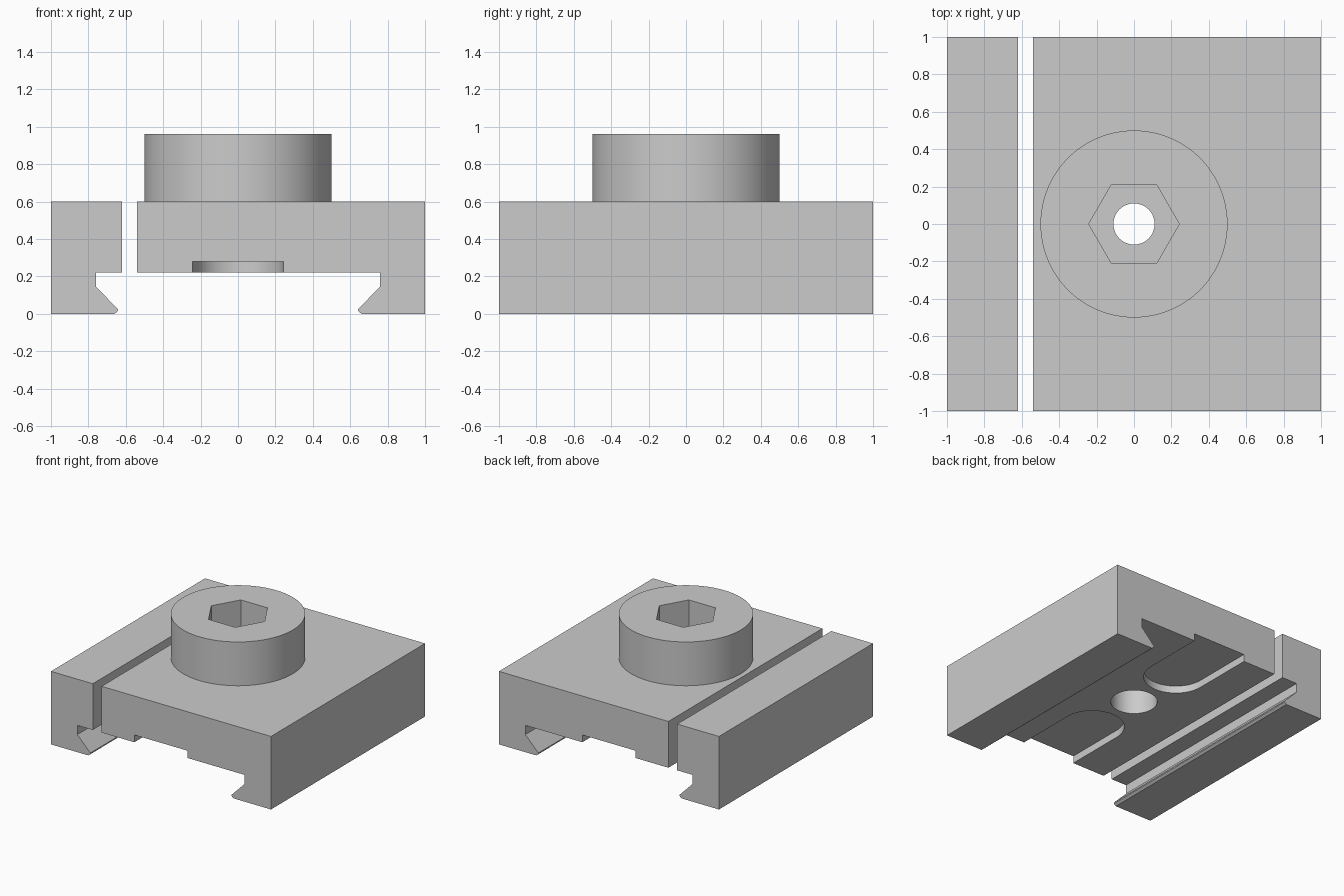
import bpy
import bmesh
from math import pi, radians
from mathutils import Matrix

cube = bpy.data.objects.get("Cube")
if cube:
    bpy.data.objects.remove(cube)

grey = bpy.data.materials.new("plain grey")
grey.use_nodes = True
COLOUR = (0.6, 0.6, 0.6, 1)
grey.diffuse_color = COLOUR
grey.node_tree.nodes["Principled BSDF"].inputs["Base Color"].default_value = COLOUR


def finish(name, bm):
    bmesh.ops.recalc_face_normals(bm, faces=bm.faces[:])
    mesh = bpy.data.meshes.new(name)
    bm.to_mesh(mesh)
    bm.free()
    mesh.materials.append(grey)
    obj = bpy.data.objects.new(name, mesh)
    bpy.context.collection.objects.link(obj)
    return obj


def extrusion(name, profile):
    """Run an (x, z) outline along the full depth."""
    bm = bmesh.new()
    face = bm.faces.new([bm.verts.new((x, -1, z)) for x, z in profile])
    ext = bmesh.ops.extrude_face_region(bm, geom=[face])
    moved = [v for v in ext["geom"] if isinstance(v, bmesh.types.BMVert)]
    bmesh.ops.translate(bm, verts=moved, vec=(0, 2, 0))
    return finish(name, bm)


def prism(name, radius, start, end, sides=64, at=(0, 0), axis="Z", spin=0):
    """Round or hexagonal bar from start to end along an axis."""
    bm = bmesh.new()
    bmesh.ops.create_cone(bm, cap_ends=True, segments=sides, radius1=radius,
                          radius2=radius, depth=end - start)
    mid = (start + end) / 2
    if axis == "Z":
        place = Matrix.Translation((*at, mid))
    else:
        place = Matrix.Translation((mid, *at)) @ Matrix.Rotation(pi / 2, 4, "Y")
    bm.transform(place @ Matrix.Rotation(spin, 4, "Z"))
    return finish(name, bm)


def combine(obj, tool, operation="DIFFERENCE", keep=False):
    """Apply a boolean and remove the tool."""
    mod = obj.modifiers.new("boolean", "BOOLEAN")
    mod.operation = operation
    mod.solver = "EXACT"
    mod.object = tool
    bpy.context.view_layer.objects.active = obj
    bpy.ops.object.modifier_apply(modifier=mod.name)
    if not keep:
        bpy.data.objects.remove(tool)


# Dovetail lip shared by both jaws, from the inner corner to the foot
LIP = [(0.76, 0.22), (0.76, 0.145), (0.642, 0.025), (0.642, 0.015), (0.66, 0), (1, 0), (1, 0.6)]

body = extrusion("clamp_body", [(-0.54, 0.6), (-0.54, 0.22)] + LIP)
jaw = extrusion("moving_jaw", [(-0.62, 0.6), (-0.62, 0.22)] + [(-x, z) for x, z in LIP])

# Round boss on top of the body
combine(body, prism("boss", 0.5, 0.5, 0.96, sides=96), "UNION")

# Hexagonal socket, through hole and wider hole underneath
combine(body, prism("boss_socket", 0.242, 0.66, 1.1, sides=6, spin=pi / 2))
combine(body, prism("centre_hole", 0.11, 0.1, 1))
combine(body, prism("lower_hole", 0.175, 0.1, 0.5))

for side in (-1, 1):
    # Round-ended slot in the underside
    bm = bmesh.new()
    bmesh.ops.create_cube(bm, size=1)
    bm.transform(Matrix.Translation((0, side * 0.84, 0.19)) @ Matrix.Diagonal((0.484, 0.7, 0.18, 1)))
    slot = finish("slot", bm)
    combine(slot, prism("slot_end", 0.242, 0.1, 0.28, at=(0, side * 0.49)), "UNION")
    combine(body, slot)

    # Clamping bolt hole through both parts, with a nut pocket
    bolt = prism("bolt_hole", 0.087, -1.2, 1.2, at=(side * 0.68, 0.405), axis="X")
    combine(jaw, bolt, keep=True)
    combine(body, bolt)
    combine(body, prism("nut_pocket", 0.164, 0.86, 1.2, sides=6,
                        at=(side * 0.68, 0.405), axis="X"))

# Smooth round walls, crisp edges
bpy.ops.object.select_all(action="DESELECT")
for obj in (body, jaw):
    obj.select_set(True)
bpy.context.view_layer.objects.active = body
bpy.ops.object.shade_smooth_by_angle(angle=radians(30))
